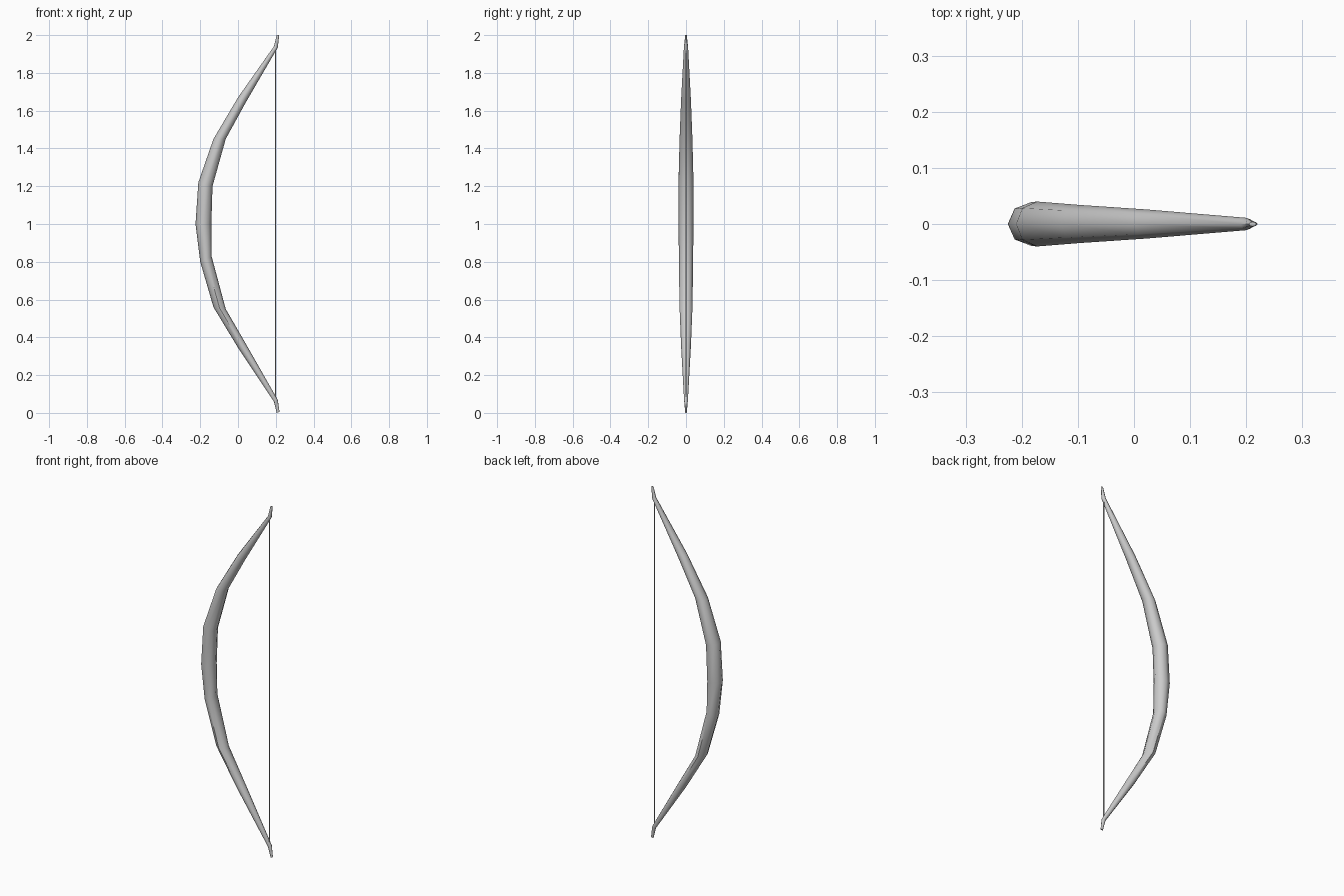
import bpy, bmesh, math
from mathutils import Vector

if "Cube" in bpy.data.objects:
    bpy.data.objects.remove(bpy.data.objects["Cube"])

# Limb stations: outer edge (x, z), inner edge (x, z), half width in y
STATIONS = [
    (0.205, 0.00, 0.220, 0.005, 0.004),
    (0.190, 0.060, 0.211, 0.068, 0.010),
    (0.000, 0.345, 0.042, 0.365, 0.026),
    (-0.130, 0.56, -0.065, 0.55, 0.034),
    (-0.200, 0.80, -0.140, 0.83, 0.038),
    (-0.225, 1.00, -0.141, 1.00, 0.039),
    (-0.210, 1.22, -0.135, 1.20, 0.040),
    (-0.130, 1.45, -0.065, 1.45, 0.034),
    (0.000, 1.67, 0.042, 1.645, 0.026),
    (0.190, 1.94, 0.211, 1.935, 0.011),
    (0.205, 2.00, 0.218, 2.00, 0.004),
]


def loft(name, stations, sides):
    bm = bmesh.new()
    rings = []
    for ox, oz, ix, iz, w in stations:
        outer, inner = Vector((ox, 0, oz)), Vector((ix, 0, iz))
        mid, half = (outer + inner) / 2, (inner - outer) / 2
        ring = []
        for i in range(sides):
            a = 2 * math.pi * i / sides
            ring.append(bm.verts.new(mid + half * math.cos(a) + Vector((0, w * math.sin(a), 0))))
        rings.append(ring)
    for r0, r1 in zip(rings, rings[1:]):
        for i in range(sides):
            j = (i + 1) % sides
            bm.faces.new((r0[i], r0[j], r1[j], r1[i]))
    bm.faces.new(rings[0])
    bm.faces.new(rings[-1])
    bmesh.ops.recalc_face_normals(bm, faces=bm.faces)
    mesh = bpy.data.meshes.new(name)
    bm.to_mesh(mesh)
    bm.free()
    obj = bpy.data.objects.new(name, mesh)
    bpy.context.collection.objects.link(obj)
    bpy.ops.object.select_all(action='DESELECT')
    obj.select_set(True)
    bpy.context.view_layer.objects.active = obj
    bpy.ops.object.shade_smooth_by_angle(angle=math.radians(50))
    return obj


# Curved wooden stave
loft("bow_stave", STATIONS, 8)

# Taut string between the two tips
R = 0.003
loft("bow_string", [(0.199 - R, z, 0.199 + R, z, R) for z in (0.06, 1.94)], 6)
